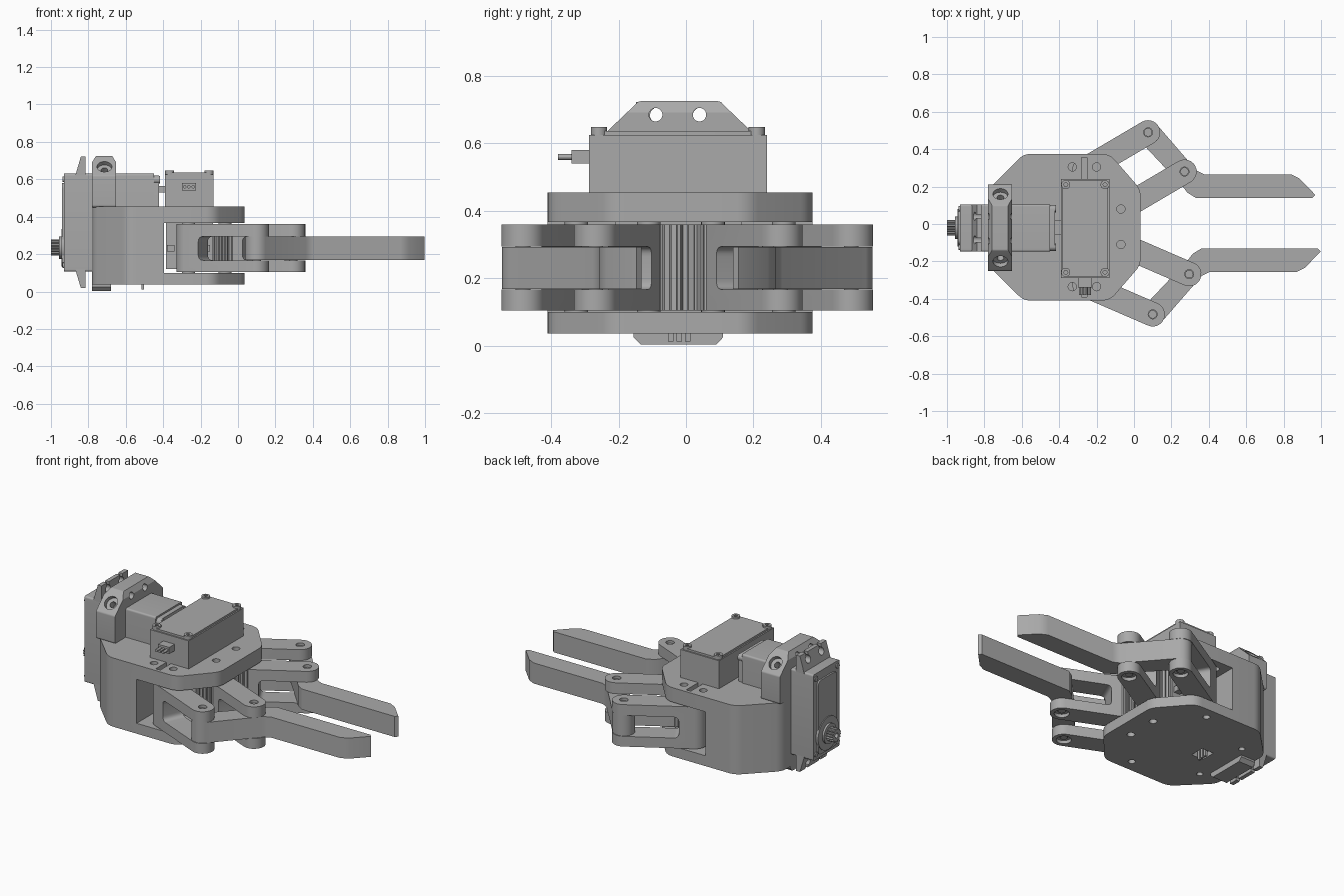
import bpy, bmesh, math
from mathutils import Vector, Matrix

if "Cube" in bpy.data.objects:
    bpy.data.objects.remove(bpy.data.objects["Cube"])

grey = bpy.data.materials.new("plain_grey")
grey.use_nodes = True
COL = (0.4, 0.4, 0.4, 1)
grey.diffuse_color = COL
grey.node_tree.nodes["Principled BSDF"].inputs["Base Color"].default_value = COL
parts = []


def fillet(pts, r, steps=6):
    """Round every corner of a convex or concave outline."""
    out, n = [], len(pts)
    for i in range(n):
        p, a, b = (Vector(pts[k % n]) for k in (i, i - 1, i + 1))
        u, v = (a - p).normalized(), (b - p).normalized()
        ang = u.angle(v)
        t = min(r / math.tan(ang / 2), (a - p).length * .49, (b - p).length * .49)
        s, e = p + u * t, p + v * t
        for k in range(steps + 1):
            f = k / steps
            out.append(s * (1 - f) ** 2 + p * 2 * f * (1 - f) + e * f * f)
    return out


def prism(name, pts, lo, hi, axis="z"):
    """Extrude an outline along z (x, y points), x (y, z points) or y (x, z points)."""
    place = {"z": lambda p, h: (p[0], p[1], h),
             "x": lambda p, h: (h, p[0], p[1]),
             "y": lambda p, h: (p[0], h, p[1])}[axis]
    bm = bmesh.new()
    face = bm.faces.new([bm.verts.new(place(p, lo)) for p in pts])
    ext = bmesh.ops.extrude_face_region(bm, geom=[face])
    step = Vector(place((0, 0), hi - lo))
    bmesh.ops.translate(bm, vec=step, verts=[g for g in ext["geom"] if isinstance(g, bmesh.types.BMVert)])
    bmesh.ops.recalc_face_normals(bm, faces=bm.faces)
    me = bpy.data.meshes.new(name)
    bm.to_mesh(me)
    bm.free()
    me.materials.append(grey)
    ob = bpy.data.objects.new(name, me)
    bpy.context.collection.objects.link(ob)
    parts.append(ob)
    return ob


def rect(a, b, c, d):
    return [(a, c), (b, c), (b, d), (a, d)]


def box(name, x, y, z):
    return prism(name, rect(*x, *y), *z)


def disc(c, r, n=24):
    return [(c[0] + r * math.cos(k * math.tau / n), c[1] + r * math.sin(k * math.tau / n)) for k in range(n)]


def gear_outline(c, r, teeth, depth):
    pts = []
    for k in range(teeth * 4):
        rad = r if k % 4 < 2 else r - depth
        a = (k + .5) * math.tau / (teeth * 4)
        pts.append((c[0] + rad * math.cos(a), c[1] + rad * math.sin(a)))
    return pts


def cut(ob, *cutters):
    """Subtract the cutters, bake the result and delete the cutters."""
    for c in cutters:
        m = ob.modifiers.new("cut", "BOOLEAN")
        m.object, m.operation, m.solver = c, "DIFFERENCE", "EXACT"
    bpy.context.view_layer.update()
    ev = ob.evaluated_get(bpy.context.evaluated_depsgraph_get())
    me = bpy.data.meshes.new_from_object(ev)
    ob.modifiers.clear()
    ob.data = me
    for c in cutters:
        parts.remove(c)
        bpy.data.objects.remove(c)


# Housing: octagonal block, open towards the fingers
outline = [(-.78, -.22), (-.59, -.41), (-.13, -.41), (.035, -.22),
           (.035, .185), (-.13, .375), (-.59, .375), (-.78, .185)]
housing = prism("housing", fillet(outline, .1), .037, .455)
cuts = [box("c", (-.395, .5), (-1, 1), (.1, .367))]
for y in (.08, -.11):
    cuts += [prism("c", disc((-.07, y), .022), .3, .5), prism("c", disc((-.07, y), .022), 0, .11)]
for y in (.305, -.335):
    cuts += [prism("c", disc((x, y), .022), .36, .5) for x in (-.33, -.2)]
    cuts.append(prism("c", disc((-.265, y), .02), 0, .11))
for y in (.16, -.2):
    cuts.append(prism("c", disc((-.64, y), .018), 0, .07))
for y in ((.2, .355), (-.39, -.25)):
    cuts.append(box("c", (-.28, -.25), y, (.43, .5)))
cuts.append(box("c", (-.55, -.47), (-.065, .025), (0, .07)))
cut(housing, *cuts)

# Wire pins in the underside slot
for y in (-.045, -.02, .005):
    box("underside_pin", (-.517, -.503), (y - .008, y + .008), (.012, .1))

# Clamp bracket arching over the wrist motor
arch = [(-.25, .45), (.21, .45), (.21, .62), (.1, .725), (-.14, .725), (-.25, .62)]
bracket = prism("clamp_bracket", fillet(arch, .015), -.78, -.652, "x")
cuts = [prism("c", disc((y, .685), .02), -.9, -.5, "x") for y in (-.09, .04)]
for y, s in ((.163, 1), (-.203, -1)):
    for r, lo, hi in ((.04, -.03, .2), (.018, -.1, .2)):
        c = prism("c", disc((0, 0), r), lo, hi)
        c.matrix_world = Matrix.Translation((-.714, y, .67)) @ Matrix.Rotation(-s * math.radians(45), 4, "X")
        cuts.append(c)
for s, x in ((1, -.652), (-1, -.78)):
    cuts.append(prism("c", [(x + s * .001, .69), (x + s * .001, .74), (x - s * .03, .74)], -.5, .5, "y"))
cut(bracket, *cuts)
foot = [(-.155, .045), (-.155, .025), (-.135, .004), (.09, .004), (.11, .025), (.11, .045)]
prism("bracket_foot", foot, -.78, -.68, "x")

# Wrist motor lying along x
prism("wrist_motor_body", fillet(rect(-.148, .105, .107, .63), .012), -.93, -.45, "x")
prism("wrist_motor_lid", fillet(rect(-.14, .097, .115, .62), .02), -.45, -.422, "x")
prism("wrist_motor_face", fillet(rect(-.11, .07, .13, .58), .03), -.94, -.92, "x")
for y in (-.125, .082):
    prism("wrist_lid_screw", disc((y, .597), .02), -.46, -.417, "x")
    for z in (.14, .6):
        prism("wrist_face_screw", disc((y, z), .015), -.937, -.92, "x")
prism("output_flange", disc((-.02, .235), .1, 32), -.945, -.9, "x")
prism("output_collar", disc((-.02, .235), .06, 32), -.957, -.9, "x")
shaft = prism("splined_shaft", gear_outline((-.02, .235), .042, 16, .007), -1, -.93, "x")
cut(shaft, prism("c", disc((-.02, .235), .015), -1.1, -.96, "x"))
for top in (True, False):
    z0, z1 = (.62, .722) if top else (.118, .018)
    ear = prism("mounting_ear", [(-.87, z0), (-.815, z0), (-.815, z1), (-.84, z1)], -.148, .105, "y")
    zm = (z0 + z1) / 2 + (.012 if top else -.012)
    cut(ear, *[prism("c", disc((y, zm), .022), -1, -.5, "x") for y in (-.085, .042)],
        *[box("c", (-1, -.5), (y - .01, y + .01), sorted((zm, z1 + (z1 - z0)))) for y in (-.085, .042)])
box("wrist_cable_plug", (-.45, -.39), (-.06, .02), (.53, .565))

# Grip motor standing upright through the top plate
box("grip_motor_body", (-.39, -.13), (-.288, .24), (.37, .625))
box("grip_motor_base", (-.385, -.135), (-.21, .165), (.12, .37))
prism("grip_motor_lid", fillet(rect(-.382, -.138, -.28, .232), .02), .62, .637)
for x in (-.365, -.155):
    for y in (-.258, .21):
        screw = prism("grip_lid_screw", disc((x, y), .024), .61, .648)
        cut(screw, prism("c", disc((x, y), .011, 6), .638, .7))
box("grip_cable_plug", (-.3, -.225), (-.34, -.28), (.54, .58))
for x in (-.285, -.2625, -.24):
    prism("grip_cable_wire", disc((x, .56), .009, 12), -.38, -.33, "y")
for x in (-.36, -.17):
    box("base_clip", (x - .02, x + .02), (-.25, .2), (.215, .25))


def link(name, a, b, slot, width=.065):
    """Forked bar from pivot a to pivot b; the fork opens towards b."""
    a, b = Vector(a), Vector(b)
    u = (b - a).normalized()
    ang, length = math.atan2(u.y, u.x), (b - a).length
    pts = []
    for k in range(26):
        side = 0 if k < 13 else length
        t = math.pi / 2 + (k if k < 13 else k - 1) * math.pi / 12
        pts.append((side + width * math.cos(t), width * math.sin(t)))
    bar = prism(name, pts, .105, .36)
    fork = prism("c", fillet(rect(slot, length + .3, .167, .294), .03), -.2, .2, "y")
    hole = prism("c", disc((length, 0), .024), .1, .4)
    bore = prism("c", disc((length, 0), .042), .09, .125)
    cut(bar, fork, hole, bore)
    bar.matrix_world = Matrix.Translation((a.x, a.y, 0)) @ Matrix.Rotation(ang, 4, "Z")


def finger(name, outer, inner, side, dx, y_in, y_out):
    """Flat finger with a diagonal shank and a straight chamfered jaw."""
    o, i = Vector(outer), Vector(inner)
    d = (i - o).normalized()
    n = Vector((-d.y, d.x)) * side * .063
    end = [o + n * math.cos(t * math.pi / 8) - d * .063 * math.sin(t * math.pi / 8) for t in range(9)]
    pts = end + [(.265 + dx, y_in + side * .055), (.285 + dx, y_in + side * .028), (.33 + dx, y_in),
                 (.955 + dx, y_in), (.97 + dx, y_in + side * .015), (.885 + dx, y_out - side * .022),
                 (.84 + dx, y_out), (.375 + dx, y_out), (.335 + dx, y_out + side * .02)]
    prism(name, pts, .168, .293)


# Two linkages with geared roots; the pair sits slightly off symmetric
for word, side, root, tail, inner, outer, dx, y_in, y_out in (
        ("left", 1, (-.07, .08), (-.265, .29), (.27, .28), (.075, .49), 0, .14, .265),
        ("right", -1, (-.07, -.11), (-.265, -.325), (.295, -.268), (.1, -.483), .028, -.132, -.257)):
    link(word + "_drive_link", root, inner, .13)
    link(word + "_outer_link", tail, outer, .085)
    prism(word + "_gear", gear_outline(root, .098, 20, .014), .105, .36)
    finger(word + "_finger", outer, inner, side, dx, y_in, y_out)
    for c in (inner, outer):
        prism(word + "_pivot_pin", disc(c, .022), .12, .345)
    for c in (root, tail):
        prism(word + "_pivot_spacer", disc(c, .035), .09, .37)

# Smooth rounded surfaces, keep hard edges
for ob in bpy.context.selected_objects:
    ob.select_set(False)
for ob in parts:
    ob.select_set(True)
bpy.context.view_layer.objects.active = parts[0]
bpy.ops.object.shade_smooth_by_angle(angle=math.radians(30))
